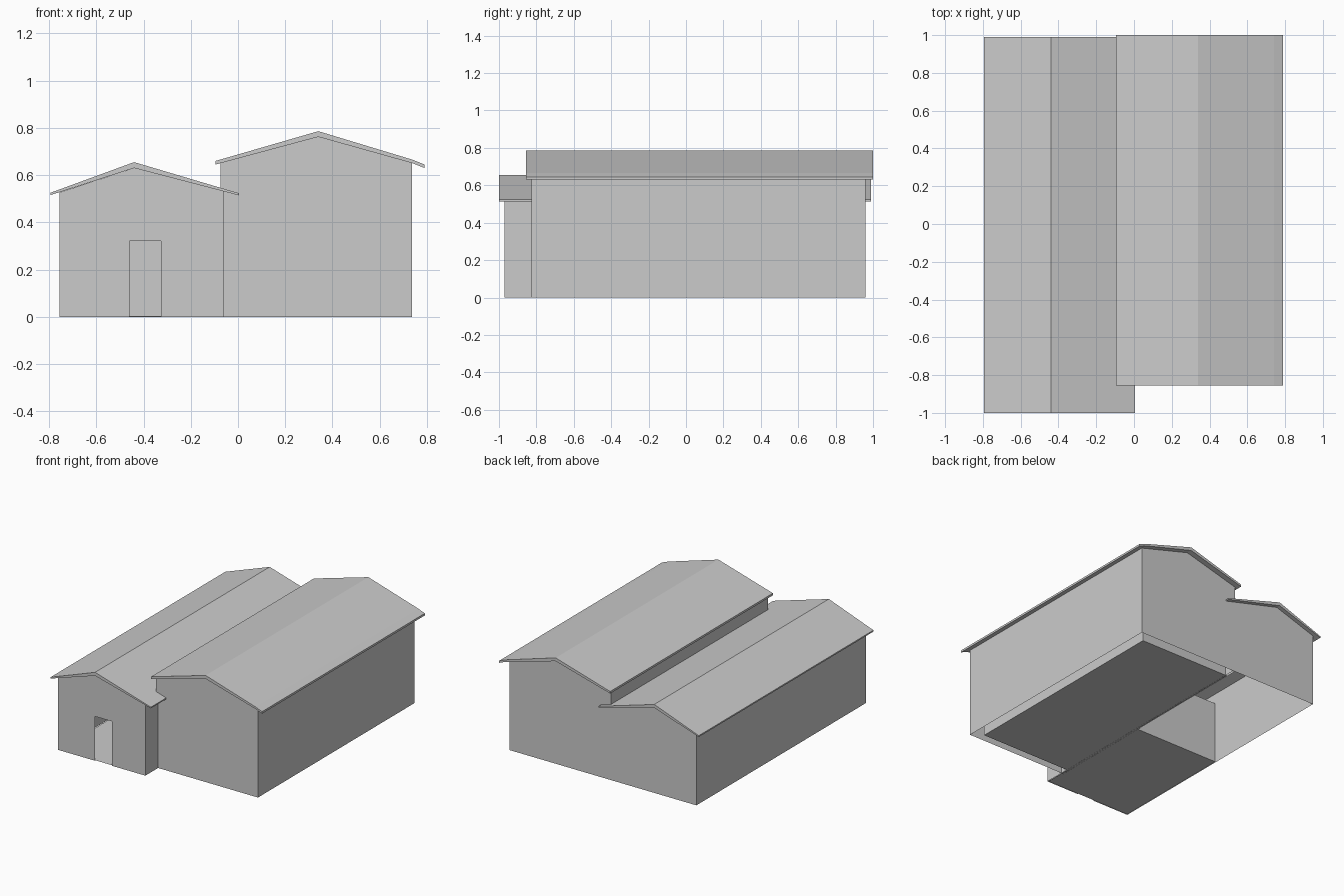
import bpy, bmesh

if "Cube" in bpy.data.objects:
    bpy.data.objects.remove(bpy.data.objects["Cube"])


def make(name, build):
    bm = bmesh.new()
    build(bm)
    me = bpy.data.meshes.new(name)
    bm.to_mesh(me)
    bm.free()
    ob = bpy.data.objects.new(name, me)
    bpy.context.collection.objects.link(ob)
    return ob


def roof(name, profile, y0, y1):
    """Closed slab: an x-z profile extruded along y."""
    def build(bm):
        f = bm.faces.new([bm.verts.new((x, y0, z)) for x, z in profile])
        r = bmesh.ops.extrude_face_region(bm, geom=[f])
        vs = [v for v in r["geom"] if isinstance(v, bmesh.types.BMVert)]
        bmesh.ops.translate(bm, verts=vs, vec=(0, y1 - y0, 0))
        bmesh.ops.recalc_face_normals(bm, faces=bm.faces)
    return make(name, build)


def walls(name, x0, x1, eave0, eave1, ridge, y0, y1, door=None):
    """Open-bottomed gabled shell, optionally with a doorway in the front."""
    def build(bm):
        gable = [(x1, 0), (x1, eave1), ridge, (x0, eave0), (x0, 0)]
        notch = []
        if door:
            a, b, h = door
            notch = [(a, 0), (a, h), (b, h), (b, 0)]
        front = [bm.verts.new((x, y0, z)) for x, z in gable + notch]
        back = [bm.verts.new((x, y1, z)) for x, z in gable]
        bm.faces.new(front)
        bm.faces.new(back[::-1])
        for i, j in ((0, 1), (3, 4)):
            bm.faces.new((front[j], front[i], back[i], back[j]))
    return make(name, build)


# Outer walls of the two wings
walls("low_wing_walls", -0.755, -0.06, 0.527, 0.531, (-0.44, 0.63),
      -0.97, 0.96, door=(-0.46, -0.325, 0.32))
walls("tall_wing_walls", -0.075, 0.737, 0.651, 0.651, (0.34, 0.762), -0.825, 0.96)

# Roof slabs with overhanging eaves
roof("low_wing_roof", [(-0.795, 0.525), (-0.44, 0.655), (0.005, 0.523),
                       (0.005, 0.514), (-0.44, 0.63), (-0.795, 0.515)], -1.0, 0.99)
roof("tall_wing_roof", [(-0.095, 0.66), (0.34, 0.786), (0.74, 0.665), (0.79, 0.645),
                        (0.79, 0.63), (0.74, 0.65), (0.34, 0.762), (-0.095, 0.645)],
     -0.855, 1.0)


# L-shaped inner room: floor, ceiling and the partitions set in from the outer walls
def room(bm):
    plan = [(0.66, -0.77), (0.66, 0.88), (-0.07, 0.88), (-0.07, -0.05),
            (-0.75, -0.05), (-0.75, -0.965), (-0.065, -0.965), (-0.065, -0.77)]
    low = [bm.verts.new((x, y, 0.001)) for x, y in plan]
    top = [bm.verts.new((x, y, 0.45)) for x, y in plan]
    bm.faces.new(low[::-1])
    bm.faces.new(top)
    for i in (0, 1, 2, 3):
        bm.faces.new((low[i], low[i + 1], top[i + 1], top[i]))


make("inner_room", room)
